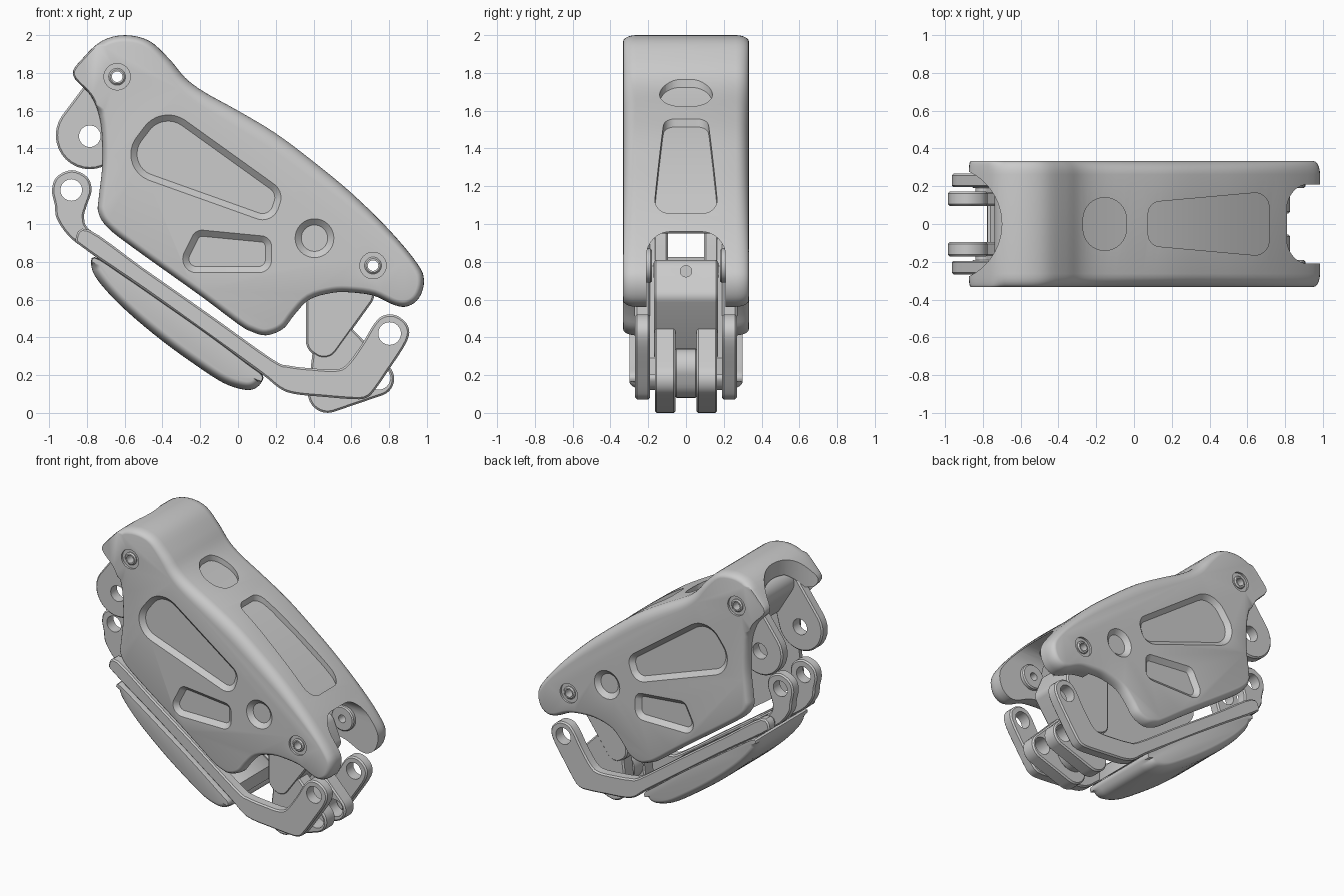
import bpy, bmesh, math
from mathutils import Vector
from mathutils.geometry import convex_hull_2d

if "Cube" in bpy.data.objects:
    bpy.data.objects.remove(bpy.data.objects["Cube"])


def spline(pts, n=4):
    # closed Catmull-Rom curve through the points
    p = [Vector(q) for q in pts]
    out = []
    for i in range(len(p)):
        a, b, c, d = p[i - 1], p[i], p[(i + 1) % len(p)], p[(i + 2) % len(p)]
        for k in range(n):
            t = k / n
            out.append(0.5 * (2 * b + (c - a) * t + (2 * a - 5 * b + 4 * c - d) * t * t
                              + (3 * b - a - 3 * c + d) * t ** 3))
    return out


def hull(*circles, n=32):
    # convex outline around circles (u, v, r), without near-duplicate points
    p = [Vector((u + r * math.cos(2 * math.pi * k / n), v + r * math.sin(2 * math.pi * k / n)))
         for u, v, r in circles for k in range(n)]
    out = []
    for i in convex_hull_2d(p):
        if all((p[i] - q).length > r * .04 for q in out for r in [circles[0][2]]):
            out.append(p[i])
    return out


def normals(p):
    # inward directions of a closed outline
    area = sum(p[i - 1].x * p[i].y - p[i].x * p[i - 1].y for i in range(len(p)))
    s = 1 if area > 0 else -1
    out = []
    for i in range(len(p)):
        e, f = (p[i] - p[i - 1]).normalized(), (p[(i + 1) % len(p)] - p[i]).normalized()
        n = Vector((-e.y - f.y, e.x + f.x))
        out.append(s * n.normalized() if n.length > 1e-6 else Vector((0, 0)))
    return out


def prism(name, pts, layers, axis='y', factor=None):
    # stack of inset outlines: layers are (position, inset)
    p = [Vector(q) for q in pts]
    nr = normals(p)
    put = {'y': lambda u, v, t: (u, t, v), 'z': lambda u, v, t: (u, v, t),
           'x': lambda u, v, t: (t, u, v)}[axis]
    bm = bmesh.new()
    rings = []
    for t, d in layers:
        ring = []
        for q, m in zip(p, nr):
            w = q + m * d * (factor(q) if factor else 1)
            ring.append(bm.verts.new(put(w.x, w.y, t)))
        rings.append(ring)
    for a, b in zip(rings, rings[1:]):
        for i in range(len(p)):
            bm.faces.new((a[i - 1], a[i], b[i], b[i - 1]))
    bm.faces.new(rings[0])
    bm.faces.new(rings[-1])
    bmesh.ops.recalc_face_normals(bm, faces=bm.faces)
    if bm.calc_volume(signed=True) < 0:
        bmesh.ops.reverse_faces(bm, faces=bm.faces)
    me = bpy.data.meshes.new(name)
    bm.to_mesh(me)
    bm.free()
    ob = bpy.data.objects.new(name, me)
    bpy.context.collection.objects.link(ob)
    return ob


def rounded(y0, y1, ry, ri, n=5):
    # layers with quarter-round edges
    q = [(ry * (1 - math.sin(a)), ri * (1 - math.cos(a)))
         for a in [math.pi / 2 * k / n for k in range(n + 1)]]
    q.reverse()
    return [(y0 + a, b) for a, b in [(ry - ry * math.cos(math.pi / 2 * k / n),
            ri - ri * math.sin(math.pi / 2 * k / n)) for k in range(n + 1)]] + \
           [(y1 - a, b) for a, b in [(ry - ry * math.cos(math.pi / 2 * k / n),
            ri - ri * math.sin(math.pi / 2 * k / n)) for k in range(n, -1, -1)]]


def plate(name, pts, y0, y1, r=0.01):
    return prism(name, pts, rounded(min(y0, y1), max(y0, y1), r, r, 1))


def cut(ob, *cutters):
    for c in cutters:
        c.hide_render = True
        m = ob.modifiers.new('cut', 'BOOLEAN')
        m.operation, m.solver, m.object = 'DIFFERENCE', 'EXACT', c
        m.use_self = ob.name == 'shell'
        bpy.context.view_layer.objects.active = ob
        bpy.ops.object.modifier_apply(modifier=m.name)
        bpy.data.objects.remove(c)


def hole(u, v, r, y0=-1, y1=1):
    return prism('hole_cutter', hull((u, v, r)), [(y0, 0), (y1, 0)])


# shell
TOP = [(-.47, 1.97), (-.36, 1.87), (-.28, 1.775), (-.18, 1.70), (0, 1.60), (.2, 1.48),
       (.4, 1.33), (.6, 1.165), (.8, .97)]
shell_pts = spline([(-.875, 1.79), (-.82, 1.88), (-.72, 1.97), (-.6, 2.0)] + TOP + [
    (.95, .79), (.985, .70), (.96, .61), (.90, .565), (.83, .57), (.72, .62), (.6, .637), (.5, .635),
    (.38, .60), (.30, .52), (.24, .445), (.15, .41), (.07, .43), (0, .47), (-.2, .62), (-.55, .87),
    (-.69, .98), (-.74, 1.06), (-.738, 1.14), (-.72, 1.3), (-.72, 1.45), (-.735, 1.57),
    (-.78, 1.68)])


def edge_size(q):
    # wider rounding on the sloping top, narrow at the upper corner
    if q.x < -.74 and q.y > 1.6:
        return .25
    top = q.y > 1.52 - 0.8 * q.x and q.x > -.5
    return 1 + 1.4 * math.sin(math.pi * min(1, max(0, (q.x + .5) / 1.4))) if top else 1


shell = prism('shell', shell_pts, rounded(-.333, .333, .07, .035), factor=edge_size)
cavity = prism('cavity_cutter', [(-1.2, 1.72), (-.8, 1.75), (-.72, 1.86), (-.6, 1.91), (-.5, 1.88),
               (-.42, 1.80), (-.33, 1.70), (-.2, 1.61), (0, 1.51), (.2, 1.39), (.4, 1.24), (.55, 1.1),
               (.62, 1.0), (.62, .3), (-.2, .2), (-1.2, .8)], [(-.27, 0), (.27, 0)])
cut(shell, cavity,
    prism('end_cutter', hull((-1.008, 0, .308), n=64), [(1.3, 0), (2.2, 0)], 'z'),
    prism('arch_cutter', hull((-.08, .83, .13), (.08, .83, .13), (-.08, .3, .13), (.08, .3, .13)),
          [(.5, 0), (1.2, 0)], 'x'),
    prism('top_dimple_cutter', hull((-.155, -.025, .115), (-.155, .025, .115)), [(1.45, 0), (2, 0)], 'z'),
    prism('top_pocket_cutter', hull((.14, -.055, .065), (.14, .055, .065), (.64, -.09, .075),
          (.64, .09, .075)), [(.9, 0), (2, 0)], 'z'))

POCKETS = [hull((-.42, 1.37, .15), (-.37, 1.42, .16), (.13, 1.11, .09), (.14, 1.14, .09)),
           hull((-.19, .91, .06), (-.22, .815, .075), (.12, .88, .06), (.11, .81, .07)),
           hull((.405, .925, .105))]
PIVOTS = [(-.64, 1.78), (.715, .78)]
for s in (-1, 1):
    for p in POCKETS:
        cut(shell, prism('pocket_cutter', p, [(s * .303, .035), (s * .335, 0), (s * .4, 0)]))
    for u, v in PIVOTS:
        cut(shell, hole(u, v, .07, s * .318, s * .4))
for u, v in PIVOTS:
    cut(shell, hole(u, v, .03))
    for s in (-1, 1):
        ring = plate('screw_ring', hull((u, v, .045)), s * .30, s * .333, .008)
        cut(ring, hole(u, v, .028))
for s in (-1, 1):
    boss = plate('pivot_boss', hull((.715, .78, .09)), s * .18, s * .24, .008)
    cut(boss, hole(.715, .78, .028))

# floor of the pockets on the sloping top
tv = [Vector(t) for t in TOP[2:]]
tv[-1] = Vector((.76, 1.01))
inner, outer = [], []
for i, q in enumerate(tv):
    d = (tv[min(i + 1, len(tv) - 1)] - tv[max(i - 1, 0)]).normalized()
    n = Vector((-d.y, d.x))
    outer.append(q - n * .035)
    inner.append(q - n * .085)
prism('pocket_floor', outer + inner[::-1], [(-.2, 0), (.2, 0)])

# upper lever pair with its bridge
bridge = plate('lever_bridge', hull((-.64, 1.77, .10), (-.56, 1.58, .07)), -.2, .2)
cut(bridge, hole(-.64, 1.78, .03))
for s in (-1, 1):
    lever = plate('upper_lever', hull((-.785, 1.47, .18), (-.65, 1.75, .12)), s * .195, s * .268)
    cut(lever, hole(-.785, 1.465, .057), hole(-.64, 1.78, .03))

# connecting bars: inner ears above, outer arms below
ear = spline([(-.88, 1.285), (-.80, 1.25), (-.775, 1.18), (-.80, 1.10), (-.815, 1.03), (-.77, .955),
              (-.5, .76), (-.46, .70), (-.5, .65), (-.8, .86), (-.9, .94), (-.96, 1.03), (-.97, 1.1),
              (-.985, 1.18), (-.96, 1.25)])
arm = spline([(-.79, .97), (-.5, .765), (-.15, .52), (.18, .285), (.27, .25), (.4, .235), (.52, .23),
              (.58, .26), (.66, .37), (.72, .47), (.77, .515), (.84, .515), (.90, .46), (.895, .38),
              (.80, .23), (.72, .115), (.68, .08), (.62, .072), (.45, .085), (.3, .10), (.22, .13),
              (.12, .21), (-.15, .405), (-.5, .655), (-.8, .86), (-.86, .92)])
for s in (-1, 1):
    cut(plate('bar_ear', ear, s * .095, s * .172), hole(-.883, 1.18, .057))
    plate('bar_joint', hull((-.80, .92, .04), (-.6, .775, .045)), s * .12, s * .25)
    cut(plate('bar_arm', arm, s * .19, s * .27), hole(.803, .42, .06))
plate('bar_web', [(-.56, .78), (.14, .29), (.14, .20), (-.56, .69)], -.2, .2, .005)

# grip pad under the bars
pad = spline([(-.76, .825), (-.6, .725), (-.4, .587), (-.15, .412), (.05, .262), (.13, .20),
              (.12, .155), (.08, .125), (.02, .125), (-.08, .16), (-.22, .25), (-.4, .38),
              (-.58, .53), (-.7, .65), (-.77, .75)])
prism('grip_pad', pad, rounded(-.30, .30, .1, .05, 6),
      factor=lambda q: .1 if q.y > .74 - .7 * (q.x + .7) else .9)

# inner link hanging from the lower pivot
link = plate('inner_link', hull((.43, .72, .07), (.60, .74, .07), (.66, .62, .06), (.455, .37, .08),
                                (.44, .38, .08)), -.17, .17)
cut(link, prism('link_hole_cutter', hull((0, .75, .03)), [(.6, 0), (1, 0)], 'x'))

# lower fork and its core
for s in (-1, 1):
    fork = plate('lower_fork', hull((.475, .105, .105), (.735, .18, .092), (.52, .36, .12)),
                 s * .055, s * .165)
    cut(fork, hole(.745, .185, .062))
plate('fork_core', hull((.5, .2, .12), (.54, .24, .1)), -.06, .06)

# shading
bpy.ops.object.select_all(action='SELECT')
bpy.context.view_layer.objects.active = shell
bpy.ops.object.shade_smooth_by_angle(angle=math.radians(35))
